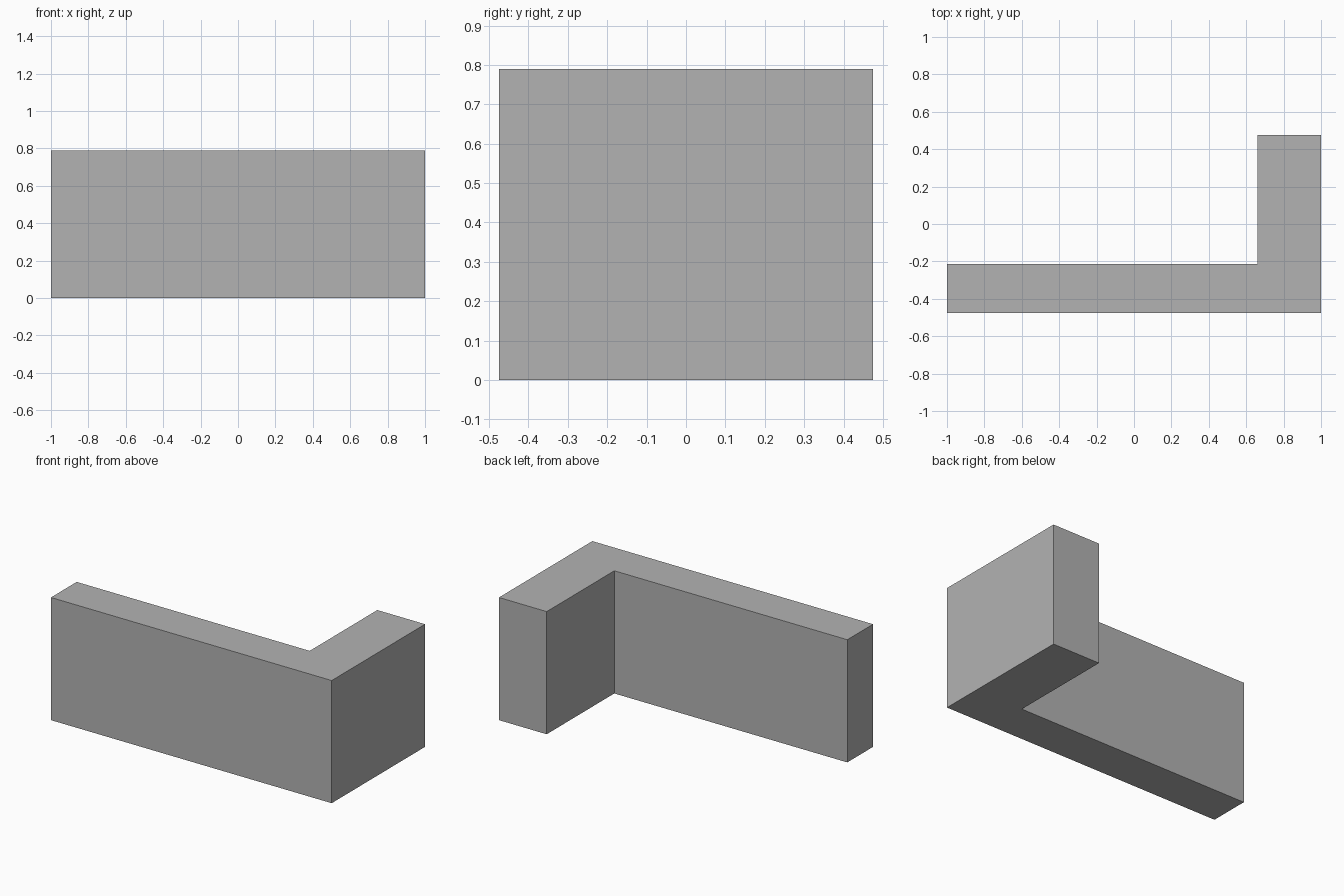
import bpy
import bmesh

cube = bpy.data.objects.get("Cube")
if cube:
    bpy.data.objects.remove(cube, do_unlink=True)

HEIGHT = 0.79

# Plain grey material
grey = bpy.data.materials.new("plain_grey")
grey.use_nodes = True
colour = (0.45, 0.45, 0.45, 1)
grey.diffuse_color = colour
grey.node_tree.nodes["Principled BSDF"].inputs["Base Color"].default_value = colour

# L-shaped footprint: long front wall with a return at the left end
footprint = [(-1, -0.475), (1, -0.475), (1, 0.475),
             (0.66, 0.475), (0.66, -0.213), (-1, -0.213)]

# Raise the footprint into a solid wall
bm = bmesh.new()
base = bm.faces.new([bm.verts.new((x, y, 0)) for x, y in footprint])
raised = bmesh.ops.extrude_face_region(bm, geom=[base], use_keep_orig=True)
top_verts = [v for v in raised["geom"] if isinstance(v, bmesh.types.BMVert)]
bmesh.ops.translate(bm, verts=top_verts, vec=(0, 0, HEIGHT))
bmesh.ops.recalc_face_normals(bm, faces=bm.faces)

mesh = bpy.data.meshes.new("corner_wall")
bm.to_mesh(mesh)
bm.free()
mesh.materials.append(grey)
wall = bpy.data.objects.new("corner_wall", mesh)
bpy.context.collection.objects.link(wall)
